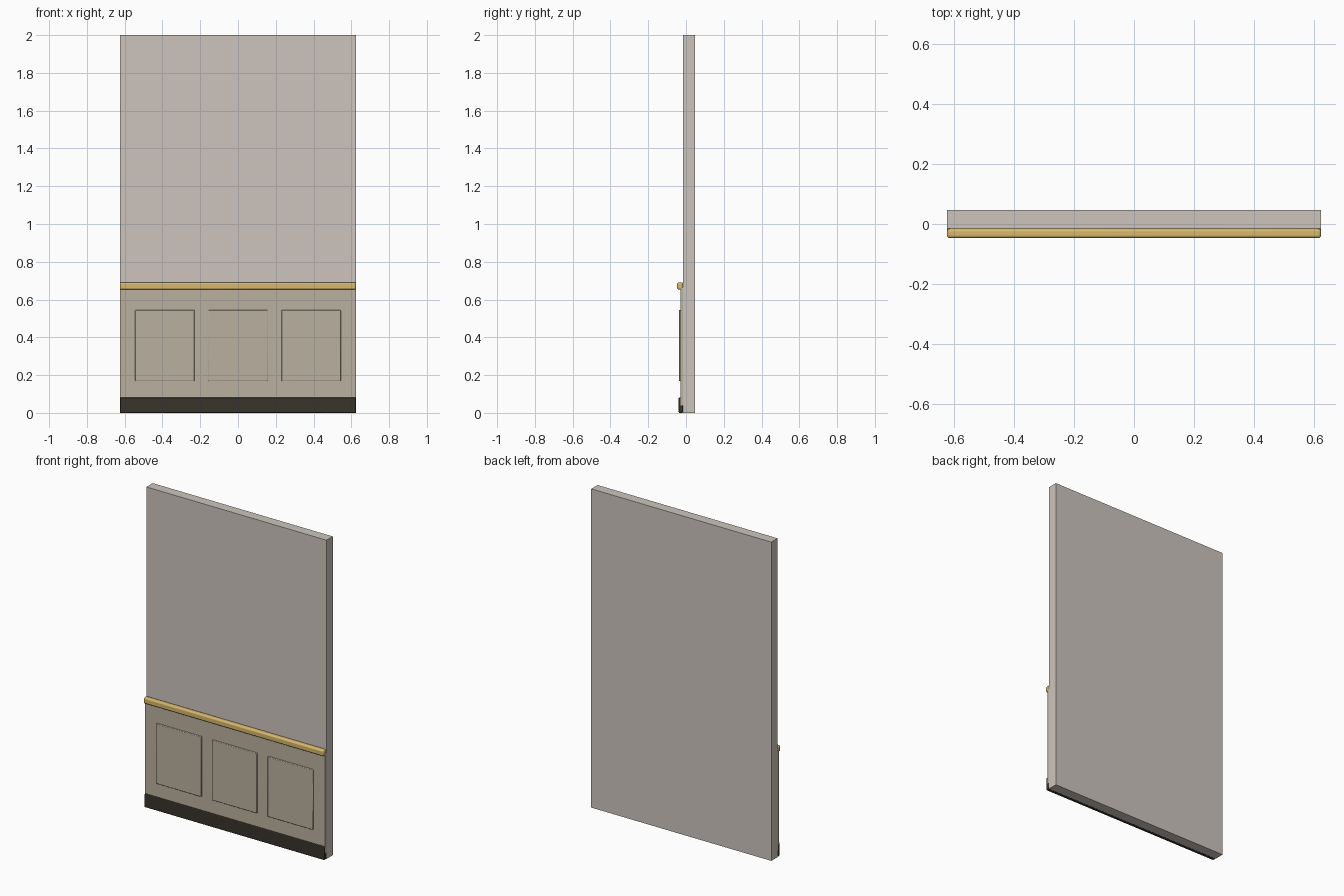
import bpy

if "Cube" in bpy.data.objects:
    bpy.data.objects.remove(bpy.data.objects["Cube"])


def material(name, rgb):
    m = bpy.data.materials.new(name)
    m.diffuse_color = (*rgb, 1.0)
    m.use_nodes = True
    m.node_tree.nodes["Principled BSDF"].inputs["Base Color"].default_value = m.diffuse_color
    return m


plaster = material("plaster", (0.61, 0.56, 0.51))
panelling = material("panelling", (0.49, 0.44, 0.35))
brass = material("brass", (0.68, 0.48, 0.15))
dark_wood = material("dark_wood", (0.04, 0.033, 0.025))


def box(name, x, y, z, mat, bevel=0.0, segments=2):
    """Box given by (min, max) ranges on each axis, with optional rounded edges."""
    ranges = (x, y, z)
    bpy.ops.mesh.primitive_cube_add(size=1, location=[(a + b) / 2 for a, b in ranges])
    ob = bpy.context.object
    ob.name = name
    ob.scale = [b - a for a, b in ranges]
    bpy.ops.object.transform_apply(location=False, rotation=False, scale=True)
    ob.data.materials.append(mat)
    if bevel:
        mod = ob.modifiers.new("rounding", 'BEVEL')
        mod.width = bevel
        mod.segments = segments
        bpy.ops.object.shade_smooth_by_angle()
    return ob


W = 0.625          # half width
FACE = -0.0156     # front face of the wall
BOARD = -0.0285    # front face of the wainscot

# Wall slab
box("wall", (-W, W), (FACE, 0.0469), (0, 2), plaster)

# Wainscot board on the lower wall
box("wainscot", (-W, W), (BOARD, FACE), (0.04, 0.665), panelling)

# Three raised panels
for i in (-1, 0, 1):
    cx = i * 0.3875
    box("raised_panel", (cx - 0.157, cx + 0.157), (-0.0375, BOARD + 0.004),
        (0.168, 0.545), panelling, bevel=0.0035)

# Baseboard
box("baseboard", (-W, W), (-0.0385, FACE), (0, 0.082), dark_wood, bevel=0.004)

# Rounded chair rail
box("chair_rail", (-W, W), (-0.0469, FACE), (0.653, 0.691), brass, bevel=0.009, segments=3)
